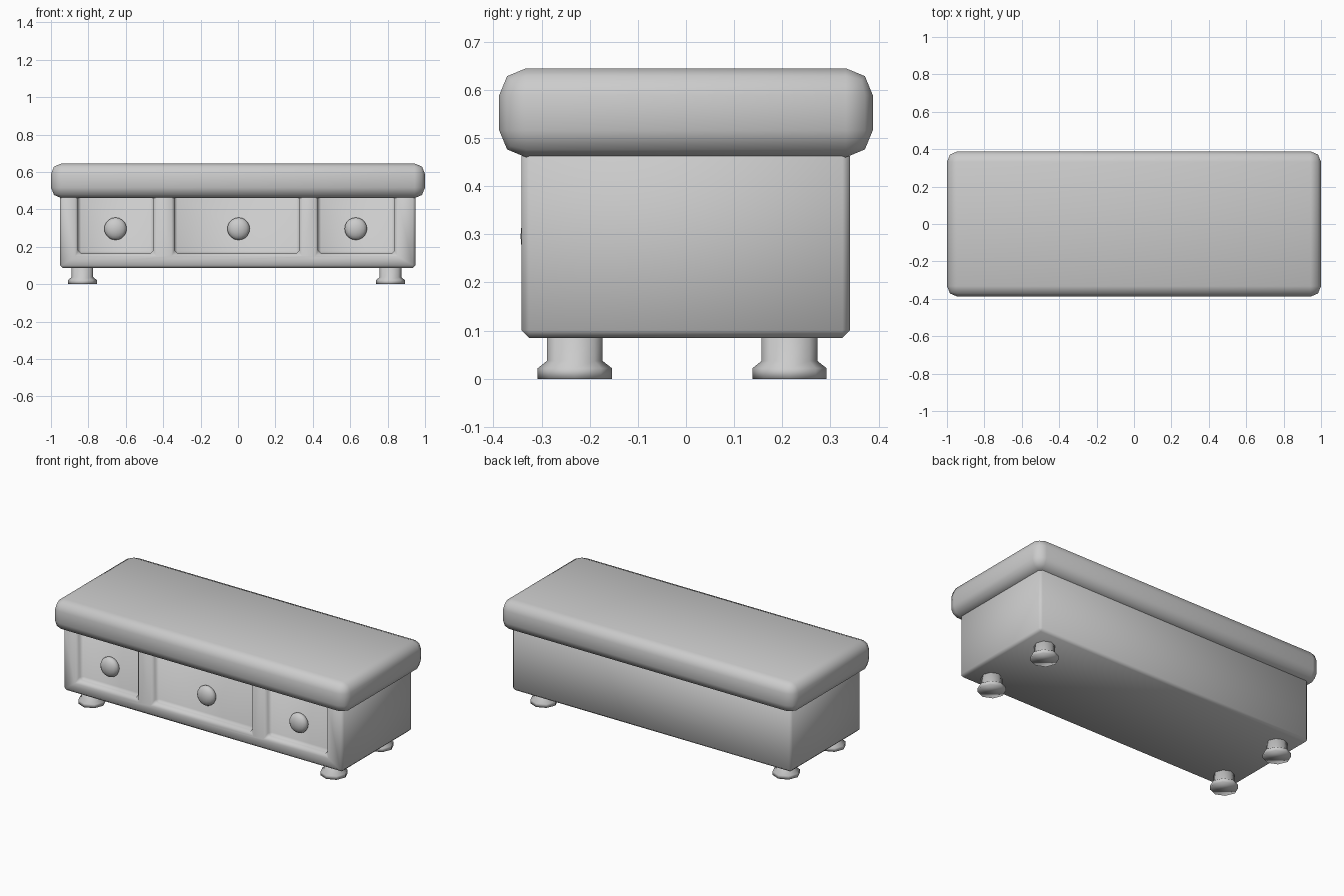
import bpy
import math

if "Cube" in bpy.data.objects:
    bpy.data.objects.remove(bpy.data.objects["Cube"])


def finish(ob, angle=60):
    # Apply modifiers, then smooth shading that keeps strong edges
    bpy.ops.object.select_all(action='DESELECT')
    ob.select_set(True)
    bpy.context.view_layer.objects.active = ob
    for m in list(ob.modifiers):
        bpy.ops.object.modifier_apply(modifier=m.name)
    bpy.ops.object.shade_smooth_by_angle(angle=math.radians(angle))


def box(name, x, y, z):
    # Box from (min, max) ranges
    lo, hi = zip(x, y, z)
    bpy.ops.mesh.primitive_cube_add(
        size=1, location=[(a + b) / 2 for a, b in zip(lo, hi)])
    ob = bpy.context.object
    ob.name = name
    ob.scale = [b - a for a, b in zip(lo, hi)]
    bpy.ops.object.transform_apply(location=False, rotation=False, scale=True)
    return ob


def bevel(ob, width, segments):
    m = ob.modifiers.new("Bevel", 'BEVEL')
    m.width = width
    m.segments = segments
    m.limit_method = 'ANGLE'
    m.angle_limit = math.radians(40)


def lathe(name, profile, sides, loc):
    # Capped turned shape from (radius, height) points
    verts, faces = [], []
    for r, h in profile:
        for i in range(sides):
            a = 2 * math.pi * i / sides
            verts.append((r * math.cos(a), r * math.sin(a), h))
    for k in range(len(profile) - 1):
        for i in range(sides):
            j = (i + 1) % sides
            faces.append((k * sides + i, k * sides + j,
                          (k + 1) * sides + j, (k + 1) * sides + i))
    faces.append(list(range(sides))[::-1])
    faces.append([(len(profile) - 1) * sides + i for i in range(sides)])
    me = bpy.data.meshes.new(name)
    me.from_pydata(verts, [], faces)
    ob = bpy.data.objects.new(name, me)
    bpy.context.collection.objects.link(ob)
    ob.location = loc
    return ob


# Padded seat
seat = box("seat_cushion", (-1, 1), (-0.388, 0.388), (0.46, 0.645))
bevel(seat, 0.056, 2)
finish(seat)

# Cabinet with three drawer recesses, open upward under the cushion
body = box("cabinet", (-0.953, 0.95), (-0.342, 0.341), (0.085, 0.478))
recesses = [(-0.855, -0.452), (-0.34, 0.328), (0.428, 0.838)]
cutters = []
for xr in recesses:
    cutter = box("recess_cutter", xr, (-0.45, -0.295), (0.165, 0.6))
    cutter.hide_render = True
    m = body.modifiers.new("Recess", 'BOOLEAN')
    m.operation = 'DIFFERENCE'
    m.solver = 'EXACT'
    m.object = cutter
    cutters.append(cutter)
bevel(body, 0.016, 1)
finish(body)
for c in cutters:
    bpy.data.objects.remove(c)

# Drawer knobs
for side, x in (("left", -0.655), ("middle", 0.003), ("right", 0.63)):
    bpy.ops.mesh.primitive_uv_sphere_add(
        segments=16, ring_count=10, radius=0.06, location=(x, -0.309, 0.296))
    knob = bpy.context.object
    knob.name = side + "_knob"
    knob.scale = (1, 0.58, 1)
    bpy.ops.object.transform_apply(location=False, rotation=False, scale=True)
    finish(knob)

# Turned feet
foot_profile = [(0.077, 0), (0.077, 0.022), (0.058, 0.037), (0.058, 0.095)]
for fb, y in (("front", -0.231), ("back", 0.215)):
    for lr, x in (("left", -0.832), ("right", 0.815)):
        finish(lathe(f"{fb}_{lr}_foot", foot_profile, 8, (x, y, 0)), 100)
